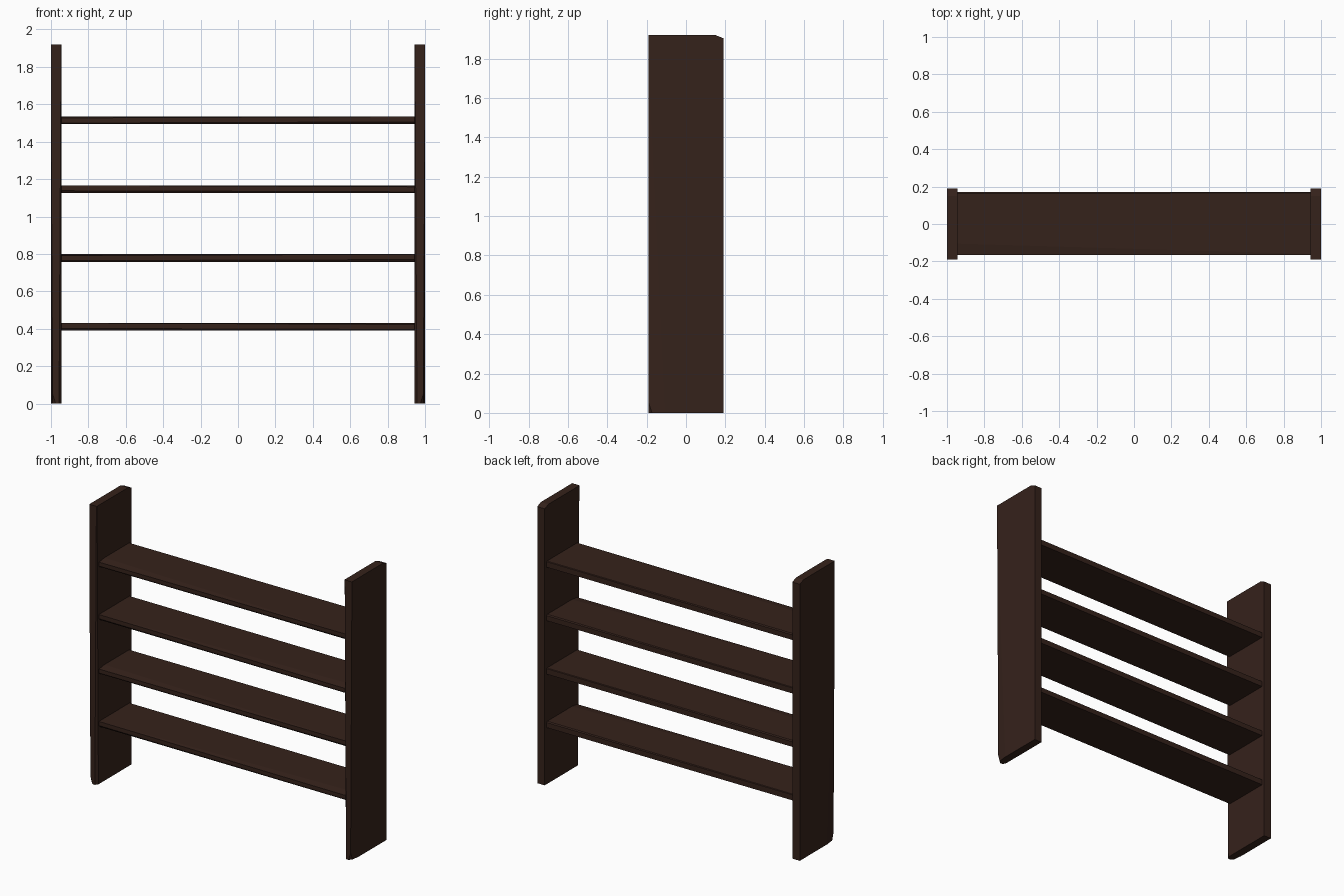
import bpy, bmesh
from mathutils import Vector

if "Cube" in bpy.data.objects:
    bpy.data.objects.remove(bpy.data.objects["Cube"])

wood = bpy.data.materials.new("dark_wood")
wood.diffuse_color = (0.036, 0.016, 0.011, 1)
wood.use_nodes = True
wood.node_tree.nodes["Principled BSDF"].inputs["Base Color"].default_value = wood.diffuse_color


def plank(name, lo, hi, cuts):
    """Box from lo to hi; each cut is three points of a plane shaving off a worn edge."""
    lo, hi = Vector(lo), Vector(hi)
    centre = (lo + hi) / 2
    bm = bmesh.new()
    bmesh.ops.create_cube(bm, size=1)
    for v in bm.verts:
        v.co = centre + v.co * (hi - lo)
    for points in cuts:
        a, b, c = (Vector(p) for p in points)
        normal = (b - a).cross(c - a).normalized()
        if normal.dot(centre - a) > 0:
            normal = -normal
        bmesh.ops.bisect_plane(bm, geom=bm.verts[:] + bm.edges[:] + bm.faces[:],
                               plane_co=a, plane_no=normal, clear_outer=True)
        bmesh.ops.holes_fill(bm, edges=[e for e in bm.edges if e.is_boundary])
    bmesh.ops.recalc_face_normals(bm, faces=bm.faces)
    mesh = bpy.data.meshes.new(name)
    bm.to_mesh(mesh)
    bm.free()
    mesh.materials.append(wood)
    obj = bpy.data.objects.new(name, mesh)
    bpy.context.collection.objects.link(obj)
    return obj


# Side uprights, hand-hewn along the front edges and the top back corner
for side, label in ((-1, "left"), (1, "right")):
    out, inn = side, side * 0.943
    plank(label + "_upright", (min(out, inn), -0.19, 0), (max(out, inn), 0.19, 1.92), [
        # long shaving on the outer face
        ((out, -0.19, 1.75), (out, -0.12, 0.25), (out - side * 0.008, -0.19, 0.25)),
        # worn inner front edge
        ((inn, -0.185, 1.75), (inn, -0.172, 0), (inn + side * 0.014, -0.19, 0)),
        # dropped top back corner
        ((out, 0.15, 1.92), (inn, 0.15, 1.92), (out, 0.19, 1.904)),
        # worn bottom front corner
        ((out, -0.165, 0), (out, -0.19, 0.08), (out - side * 0.025, -0.19, 0)),
    ])

# Shelves, shaved along the front; alternate boards are turned end for end
for i in range(4):
    z0 = 0.39 + i * 0.368
    z1 = z0 + 0.041
    e = 0.945 if i % 2 == 0 else -0.945
    plank(f"shelf_{i + 1}", (-0.945, -0.165, z0), (0.945, 0.17, z1), [
        # long shaving on the top front
        ((-e, -0.16, z1), (e, -0.105, z1), (e, -0.165, z1 - 0.008)),
        # worn lower front edge
        ((-e, -0.155, z0), (e, -0.16, z0), (-e, -0.165, z0 + 0.012)),
        # eased top back edge
        ((-e, 0.166, z1), (e, 0.162, z1), (e, 0.17, z1 - 0.006)),
    ])
